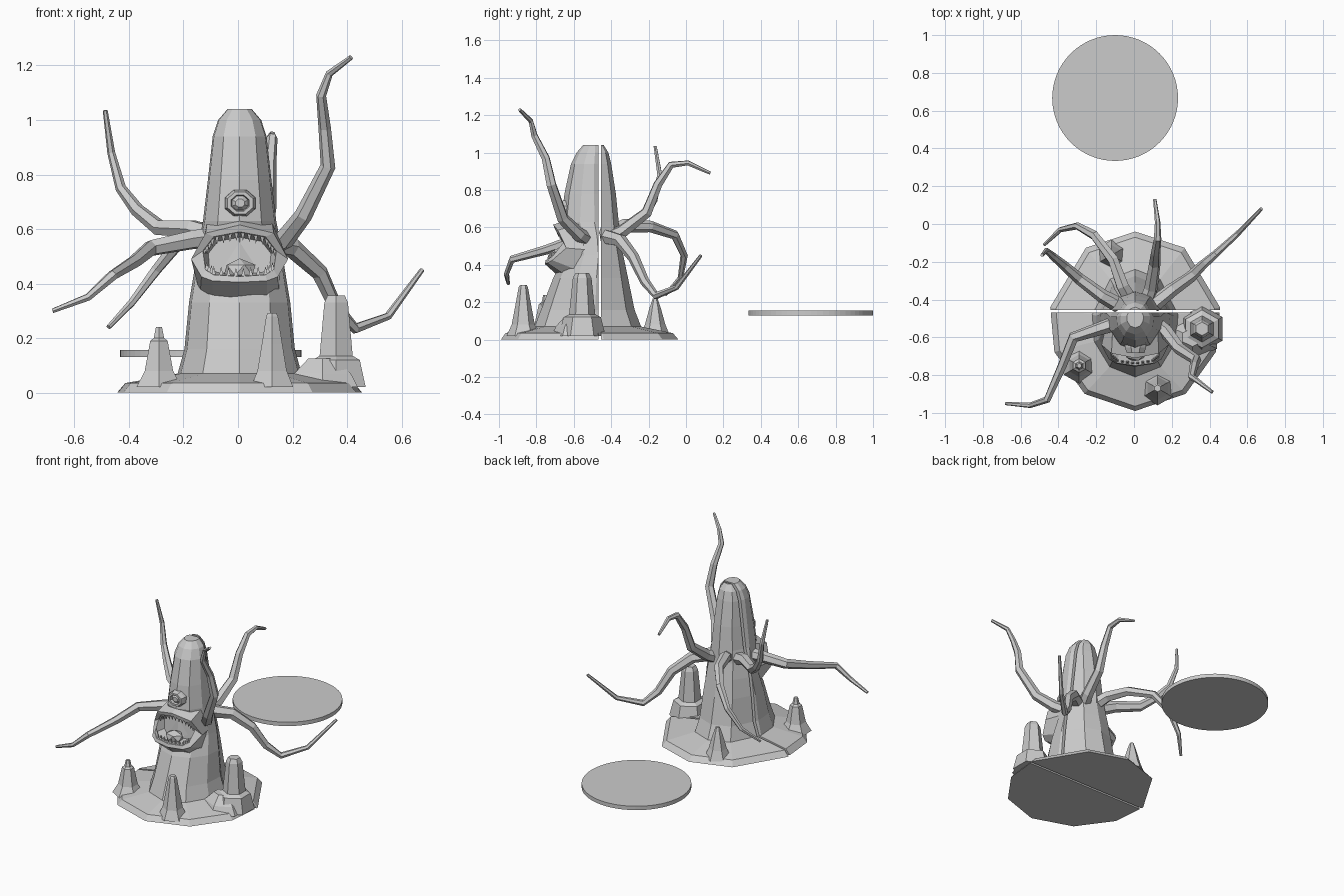
import bpy, bmesh, math
from mathutils import Vector, Quaternion

if "Cube" in bpy.data.objects:
    bpy.data.objects.remove(bpy.data.objects["Cube"])


def finish(bm, name):
    bmesh.ops.recalc_face_normals(bm, faces=bm.faces)
    me = bpy.data.meshes.new(name)
    bm.to_mesh(me)
    bm.free()
    ob = bpy.data.objects.new(name, me)
    bpy.context.collection.objects.link(ob)
    return ob


def loft(rings, caps=True):
    """Skin a list of equal-length point rings into a bmesh."""
    bm = bmesh.new()
    vs = [[bm.verts.new(p) for p in r] for r in rings]
    n = len(rings[0])
    for a, b in zip(vs, vs[1:]):
        for i in range(n):
            j = (i + 1) % n
            bm.faces.new((a[i], a[j], b[j], b[i]))
    if caps:
        bm.faces.new(vs[0][::-1])
        bm.faces.new(vs[-1])
    bmesh.ops.recalc_face_normals(bm, faces=bm.faces)
    return bm


def oval(c, rx, ry, angles):
    return [(c[0] + rx * math.cos(math.radians(a)),
             c[1] + ry * math.sin(math.radians(a)), c[2]) for a in angles]


# Body and base: ten-sided rings (z, half width, front y, back y), split in two
ANG = [-90, -54, -20, 9, 55, 90, 125, 171, 200, 234]
PROFILE = [(0, .455, -.99, -.04), (.035, .425, -.965, -.07), (.07, .23, -.81, -.24),
           (.16, .205, -.775, -.275), (.33, .188, -.71, -.31), (.45, .168, -.65, -.335),
           (.55, .152, -.64, -.355), (.63, .136, -.668, -.36), (.78, .118, -.65, -.375),
           (.94, .1, -.615, -.40), (1.0, .08, -.585, -.415), (1.04, .045, -.55, -.44)]
for name, y, side in (("body_front_half", -.468, 1), ("body_back_half", -.454, -1)):
    bm = loft([oval((.006, (f + b) / 2, z), rx, (b - f) / 2, ANG)
               for z, rx, f, b in PROFILE])
    bmesh.ops.bisect_plane(bm, geom=bm.verts[:] + bm.edges[:] + bm.faces[:],
                           plane_co=(0, y, 0), plane_no=(0, side, 0), clear_outer=True)
    bmesh.ops.holes_fill(bm, edges=[e for e in bm.edges if e.is_boundary], sides=0)
    finish(bm, name)


# Tentacles: hexagonal tapered tubes along bent paths
def tentacle(name, path, r0=.042, r1=.009):
    pts = [Vector(p) for p in path]
    rings, q, prev = [], Quaternion(), Vector((0, 0, 1))
    for i, p in enumerate(pts):
        t = (pts[min(i + 1, len(pts) - 1)] - pts[max(i - 1, 0)]).normalized()
        q = prev.rotation_difference(t) @ q
        prev = t
        r = r0 + (r1 - r0) * i / (len(pts) - 1)
        rings.append([p + q @ Vector((r * math.cos(k * math.pi / 3),
                                      r * math.sin(k * math.pi / 3), 0)) for k in range(6)])
    finish(loft(rings), name)


tentacle("tentacle_front_left", [(-.08, -.52, .57), (-.17, -.55, .56), (-.32, -.60, .53),
         (-.38, -.75, .48), (-.46, -.93, .43), (-.55, -.96, .35), (-.68, -.95, .30)])
tentacle("tentacle_front_right", [(.1, -.52, .53), (.17, -.57, .56), (.24, -.66, .65),
         (.33, -.72, .83), (.318, -.75, .97), (.305, -.81, 1.09), (.335, -.83, 1.17),
         (.415, -.89, 1.23)])
tentacle("tentacle_back_right", [(.1, -.43, .55), (.2, -.35, .53), (.30, -.28, .44),
         (.36, -.22, .31), (.43, -.16, .235), (.55, -.05, .28), (.675, .08, .45)])
tentacle("tentacle_back", [(.06, -.42, .54), (.09, -.34, .58), (.11, -.21, .68),
         (.115, -.15, .83), (.125, -.08, .935), (.125, .01, .945), (.11, .13, .89)])
tentacle("tentacle_back_left", [(-.02, -.40, .57), (-.06, -.33, .61), (-.11, -.19, .605),
         (-.21, -.06, .56), (-.30, -.01, .45), (-.39, -.03, .33), (-.475, -.11, .24)])
tentacle("tentacle_left", [(-.08, -.43, .57), (-.17, -.38, .60), (-.29, -.29, .605),
         (-.37, -.22, .67), (-.43, -.17, .75), (-.465, -.14, .88), (-.487, -.165, 1.035)])

# Rock spikes on the base: hexagonal stacks of (z, radius)
HEX = [30 + 60 * k for k in range(6)]
SPIKES = {
    "spike_left": (-.29, -.75, [(.02, .095), (.08, .06), (.19, .037), (.2, .022), (.24, .013)]),
    "spike_center": (.125, -.87, [(.02, .09), (.08, .062), (.18, .043), (.28, .025), (.292, .018)]),
    "spike_right": (.36, -.555, [(.02, .125), (.12, .1), (.135, .07), (.33, .05), (.357, .036)]),
    "spike_back": (-.12, -.165, [(.02, .08), (.08, .055), (.17, .03), (.22, .013)]),
}
for name, (x, y, prof) in SPIKES.items():
    finish(loft([oval((x, y, z), r, r, HEX) for z, r in prof]), name)
finish(loft([oval((.31, -.6, z), r, r * .8, HEX) for z, r in ((.02, .15), (.07, .12), (.125, .06))]),
       "rock_mound_right")


# Mouth: half outlines (x, y, z) mirrored into rings, lofted root > lip > cavity
def mirrored(half):
    return [(x + .006, y, z) for x, y, z in half] + \
           [(.006 - x, y, z) for x, y, z in half[-2:0:-1]]


ROOT = [(0, -.62, .645), (.12, -.57, .62), (.15, -.52, .48), (.145, -.55, .36),
        (.1, -.62, .33), (0, -.66, .32)]
LIP = [(0, -.71, .615), (.125, -.685, .585), (.178, -.64, .49), (.14, -.715, .425),
       (.1, -.74, .41), (0, -.755, .405)]
INNER = [(0, -.7, .59), (.095, -.69, .572), (.135, -.655, .52), (.125, -.71, .45),
         (.095, -.735, .432), (0, -.75, .426)]
CAVITY = [(0, -.645, .57), (.08, -.64, .555), (.115, -.62, .51), (.11, -.63, .455),
          (.08, -.65, .44), (0, -.655, .435)]
finish(loft([mirrored(r) for r in (ROOT, LIP, INNER, CAVITY)]), "mouth")

# Teeth: small pyramids along the upper and lower lip edges
def along(path, t):
    s = t * (len(path) - 1)
    i = min(int(s), len(path) - 2)
    return Vector(path[i]).lerp(Vector(path[i + 1]), s - i)


def teeth(name, half, count, height):
    path = [(-x, y, z) for x, y, z in half[:0:-1]] + half
    bm = bmesh.new()
    for k in range(count):
        p = along(path, (k + .5) / count) + Vector((.006, .012, 0))
        base = [bm.verts.new(p + Vector((dx, dy, -height * .15)))
                for dx, dy in ((-.009, -.007), (.009, -.007), (.009, .007), (-.009, .007))]
        tip = bm.verts.new(p + Vector((0, 0, height)))
        bm.faces.new(base)
        for i in range(4):
            bm.faces.new((base[i], base[(i + 1) % 4], tip))
    finish(bm, name)


teeth("upper_teeth", INNER[:3], 16, -.032)
teeth("lower_teeth", INNER[:2:-1], 14, .032)

# Tongue
bm = bmesh.new()
bmesh.ops.create_icosphere(bm, subdivisions=1, radius=1)
for v in bm.verts:
    v.co = Vector((.006 + v.co.x * .065, -.68 + v.co.y * .05, .45 + v.co.z * .042))
finish(bm, "tongue")

# Eye: octagonal rim around a recessed faceted pupil, rings of (y, radius)
OCT = [22.5 + 45 * k for k in range(8)]
EYE = [(-.6, .062), (-.655, .06), (-.682, .05), (-.682, .036), (-.664, .032), (-.678, .018)]
finish(loft([[(x, y, z) for x, z, _ in oval((.008, .695, 0), r, r * .88, OCT)]
             for y, r in EYE]), "eye")

# Separate round stand
bm = bmesh.new()
bmesh.ops.create_cone(bm, cap_ends=True, segments=64, radius1=.333, radius2=.333, depth=.026)
bmesh.ops.translate(bm, verts=bm.verts, vec=(-.1, .667, .143))
finish(bm, "round_stand")
